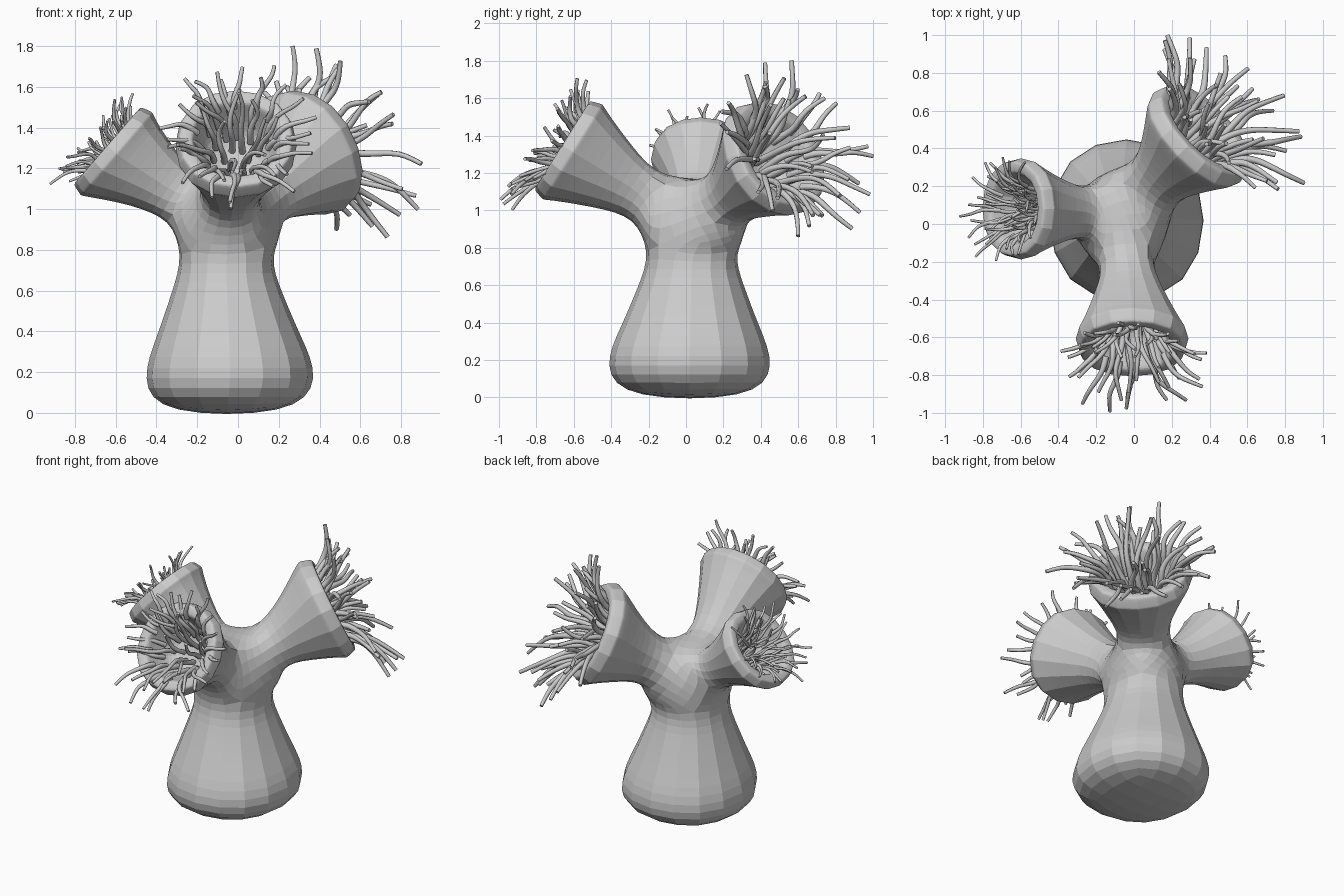
import bpy, bmesh, math, random
from mathutils import Vector

if "Cube" in bpy.data.objects:
    bpy.data.objects.remove(bpy.data.objects["Cube"])

random.seed(4)
ROUND = 0.93                      # a subdivided square tube shrinks to this radius
HUB = Vector((-0.05, 0.05, 0.91))

# Arms: name, rim centre, cup axis, rim radius, neck radius,
#       tentacle length, thickness, root spread, counts per ring
ARMS = [
    ("left", (-0.60, 0.08, 1.275), (-0.75, 0.0, 0.65), 0.26, 0.125, 0.235, 0.011, 0.8, (7, 12, 14, 14)),
    ("front", (-0.01, -0.61, 1.315), (0.0, -0.85, 0.53), 0.29, 0.12, 0.30, 0.0155, 1.0, (6, 9, 12, 14)),
    ("back", (0.335, 0.46, 1.275), (0.65, 0.63, 0.42), 0.32, 0.135, 0.42, 0.0195, 1.0, (6, 10, 13, 15)),
]


def axes(d):
    side = d.cross(Vector((0, 0, 1))).normalized()
    return side, side.cross(d).normalized()


def ring(bm, centre, side, up, radius):
    a = radius / ROUND
    return [bm.verts.new(centre + side * a * i + up * a * j)
            for i, j in ((-1, -1), (1, -1), (1, 1), (-1, 1))]


def tube(bm, rings):
    for r0, r1 in zip(rings, rings[1:]):
        for i in range(4):
            k = (i + 1) % 4
            bm.faces.new((r0[i], r0[k], r1[k], r1[i]))
    bm.faces.new(rings[-1])


# Body: hull around the branching point, then trunk and arm tubes grown from it
bm = bmesh.new()
X, Y = Vector((1, 0, 0)), Vector((0, 1.05, 0))
frames = [ring(bm, Vector((-0.06, 0.03, 0.77)), X, Y, 0.212)]
for name, rim, n, R, neck, *_ in ARMS:
    d = (Vector(rim) - HUB).normalized()
    frames.append(ring(bm, HUB.lerp(Vector(rim), 0.38), *axes(d), neck))
bmesh.ops.convex_hull(bm, input=bm.verts[:])
caps = [f for f in bm.faces if any(all(v in fr for v in f.verts) for fr in frames)]
bmesh.ops.delete(bm, geom=caps, context='FACES')
bmesh.ops.join_triangles(bm, faces=bm.faces[:], angle_face_threshold=0.9,
                         angle_shape_threshold=1.2)

# Trunk
trunk = [frames[0]]
for x, y, z, r in ((-0.055, 0.028, 0.60, 0.27), (-0.045, 0.022, 0.38, 0.355),
                   (-0.035, 0.018, 0.165, 0.45), (-0.055, 0.02, -0.02, 0.33)):
    trunk.append(ring(bm, Vector((x, y, z)), X, Y, r))
tube(bm, trunk)

# Arms flaring into open cups with a banded lip
for (name, rim, n, R, *_), start in zip(ARMS, frames[1:]):
    rim, n = Vector(rim), Vector(n).normalized()
    side, up = axes(n)
    rings = [start, ring(bm, HUB.lerp(rim, 0.66), side, up, 0.66 * R)]
    for t, k in ((-0.16, 0.97), (-0.03, 1.05), (0.01, 1.04), (0.19, 0.99), (0.22, 0.95),
                 (0.21, 0.76), (0.12, 0.72), (-0.30, 0.58), (-0.55, 0.36)):
        rings.append(ring(bm, rim + n * t * R, side, up, k * R))
    tube(bm, rings)
bmesh.ops.recalc_face_normals(bm, faces=bm.faces[:])
mesh = bpy.data.meshes.new("body")
bm.to_mesh(mesh)
bm.free()
body = bpy.data.objects.new("body", mesh)
bpy.context.collection.objects.link(body)
sub = body.modifiers.new("subdivision", 'SUBSURF')
sub.levels = sub.render_levels = 2

# Tentacles: tapered curves fanning out of each cup
for name, rim, n, R, neck, length, thick, spread, counts in ARMS:
    rim, n = Vector(rim), Vector(n).normalized()
    side, up = axes(n)
    cu = bpy.data.curves.new(name + "_tentacles", 'CURVE')
    cu.dimensions = '3D'
    cu.bevel_depth = thick
    cu.bevel_resolution = 1
    cu.resolution_u = 3
    cu.use_fill_caps = True
    for ringno, count in enumerate(counts):
        k = (0.20, 0.38, 0.54, 0.68)[ringno] * spread
        depth = (-0.50, -0.40, -0.22, 0.08)[ringno] * R
        fan = math.radians((12, 28, 42, 60)[ringno]) * spread
        for i in range(count):
            ang = 2 * math.pi * (i + 0.5 * (ringno % 2) + random.uniform(-0.3, 0.3)) / count
            out = side * math.cos(ang) + up * math.sin(ang)
            tang = n.cross(out)
            L = length * random.uniform(0.75, 1.1) * (1.2, 1.12, 1.0, 0.85)[ringno]
            f = fan + random.uniform(-0.2, 0.2)
            bend = random.uniform(-0.3, 0.3)
            wig, ph = random.uniform(0.03, 0.08), random.uniform(0, 6.28)
            sp = cu.splines.new('NURBS')
            sp.points.add(5)
            for j, p in enumerate(sp.points):
                s = j / 5
                pos = (rim + n * (depth + L * (s * math.cos(f) + 0.35 * math.sin(f) * s * (1.3 - s)))
                       + out * (k * R + L * math.sin(f) * s ** 1.5)
                       + tang * L * bend * s * s)
                w = wig * L * min(1, 2 * s)
                pos += (out * math.sin(5 * s + ph) + tang * math.cos(6 * s + ph)) * w
                pos.z -= 0.12 * L * s * s      # slight droop
                p.co = (*pos, 1)
                p.radius = 1.1 - 0.5 * s
            sp.order_u = 3
            sp.use_endpoint_u = True
    ob = bpy.data.objects.new(name + "_tentacles", cu)
    bpy.context.collection.objects.link(ob)
